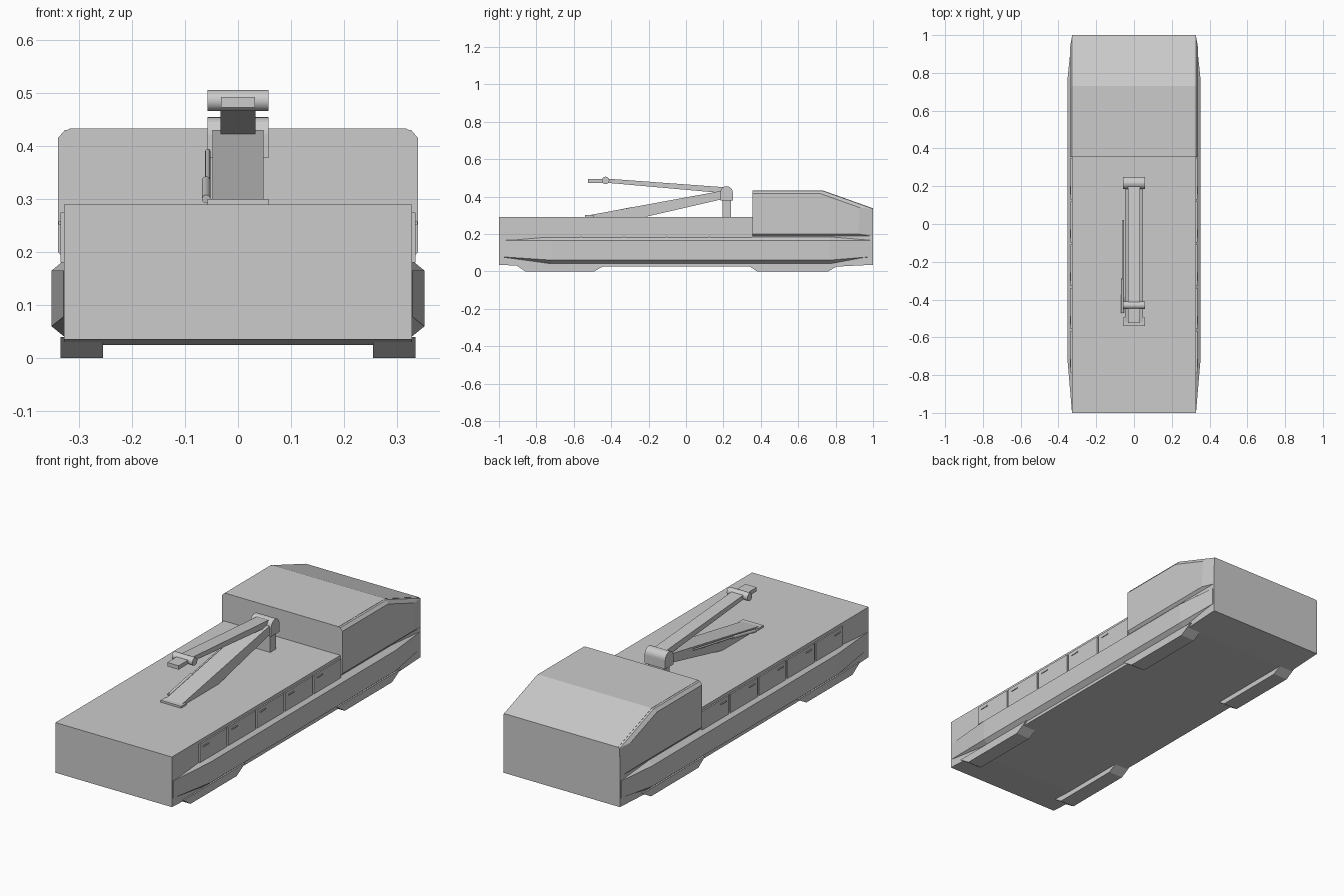
import bpy, bmesh, math
from mathutils import Vector

default = bpy.data.objects.get("Cube")
if default:
    bpy.data.objects.remove(default, do_unlink=True)

grey = bpy.data.materials.new("plain_grey")
grey.use_nodes = True
colour = (0.6, 0.6, 0.6, 1)
grey.diffuse_color = colour
grey.node_tree.nodes["Principled BSDF"].inputs["Base Color"].default_value = colour


def finish(name, bm, mirror=False):
    bmesh.ops.recalc_face_normals(bm, faces=bm.faces)
    mesh = bpy.data.meshes.new(name)
    bm.to_mesh(mesh)
    bm.free()
    mesh.materials.append(grey)
    obj = bpy.data.objects.new(name, mesh)
    bpy.context.collection.objects.link(obj)
    if mirror:
        obj.modifiers.new("both_sides", 'MIRROR')
    return obj


def loft(name, rings, mirror=False):
    """Bridge rings of points and cap both ends."""
    bm = bmesh.new()
    loops = [[bm.verts.new(p) for p in ring] for ring in rings]
    n = len(loops[0])
    for a, b in zip(loops, loops[1:]):
        for i in range(n):
            j = (i + 1) % n
            bm.faces.new((a[i], a[j], b[j], b[i]))
    bm.faces.new(loops[0])
    bm.faces.new(loops[-1])
    return finish(name, bm, mirror)


def slab(name, profile, x0, x1, mirror=False):
    """Extrude a side profile (y, z) across x."""
    return loft(name, [[(x, y, z) for y, z in profile] for x in (x0, x1)], mirror)


def rect(y0, y1, z0, z1):
    return [(y0, z0), (y1, z0), (y1, z1), (y0, z1)]


def rod(name, start, end, radius):
    a, b = Vector(start), Vector(end)
    bm = bmesh.new()
    bmesh.ops.create_cone(bm, cap_ends=True, segments=20, radius1=radius,
                          radius2=radius, depth=(b - a).length)
    turn = (b - a).to_track_quat('Z', 'Y').to_matrix()
    bmesh.ops.rotate(bm, matrix=turn, verts=bm.verts)
    bmesh.ops.translate(bm, vec=(a + b) / 2, verts=bm.verts)
    for f in bm.faces:
        f.smooth = len(f.verts) == 4
    for e in bm.edges:
        e.smooth = all(f.smooth for f in e.link_faces)
    return finish(name, bm)


# Hull with a shallow raised floor at both ends
slab("hull", [(-1, 0.035), (-0.8, 0.025), (0.8, 0.025), (1, 0.035),
              (1, 0.29), (-1, 0.29)], -0.328, 0.328)

# Cab with sloping nose and bevelled cheek panels
cab_side = [(0.355, 0.19), (0.355, 0.433), (0.73, 0.433), (1, 0.337), (1, 0.19)]
cheek_side = [(0.355, 0.20), (0.355, 0.415), (0.72, 0.415), (0.93, 0.34), (0.92, 0.20)]
slab("cab", cab_side, -0.318, 0.318)
loft("cab_cheek", [[(0.31, y, z) for y, z in cab_side],
                   [(0.327, y, z - 0.003) for y, z in cab_side],
                   [(0.34, y, z) for y, z in cheek_side]], mirror=True)

# Side sponsons tapering into the hull at both ends
sponson = []
for y, out, top, bottom, flare in ((-0.99, 0.329, 0.165, 0.078, 0),
                                   (-0.72, 0.352, 0.165, 0.06, 0.023),
                                   (0.77, 0.352, 0.165, 0.06, 0.023),
                                   (0.99, 0.329, 0.165, 0.078, 0)):
    sponson.append([(0.32, y, top + flare + 0.003), (out, y, top),
                    (out, y, bottom), (0.32, y, bottom - flare - 0.003)])
loft("sponson", sponson, mirror=True)

# Underside skids
for name, y0, y1 in (("rear_skid", -0.92, -0.42), ("front_skid", 0.32, 0.83)):
    slab(name, [(y0, 0.04), (y0 + 0.06, 0), (y1 - 0.07, 0), (y1, 0.04)],
         0.255, 0.335, mirror=True)

# Locker doors with small handles
for i in range(5):
    y = -0.79 + i * 0.229
    slab(f"locker_door_{i + 1}", rect(y + 0.005, y + 0.223, 0.18, 0.275),
         0.325, 0.335, mirror=True)
    slab(f"locker_handle_{i + 1}", rect(y + 0.03, y + 0.075, 0.252, 0.258),
         0.333, 0.339, mirror=True)

# Crane post and rounded head
slab("crane_post", rect(0.195, 0.24, 0.28, 0.39), -0.045, 0.045)
arch = [(0.217 + 0.033 * math.cos(a), 0.422 + 0.033 * math.sin(a))
        for a in (math.pi * k / 12 for k in range(13))]
slab("crane_head", arch + [(0.184, 0.378), (0.25, 0.378)], -0.058, 0.058)

# Lower boom, resting on the deck, with foot plate
slab("lower_boom", [(-0.53, 0.298), (0.2, 0.432), (0.2, 0.387),
                    (-0.23, 0.288), (-0.5, 0.286)], -0.048, 0.048)
slab("lower_boom_foot", rect(-0.54, -0.495, 0.286, 0.3), -0.058, 0.058)

# Upper boom with pivot and tip
slab("upper_boom", [(0.2, 0.45), (0.2, 0.418), (-0.43, 0.474), (-0.43, 0.496)],
     -0.033, 0.033)
rod("upper_boom_pivot", (-0.058, -0.43, 0.486), (0.058, -0.43, 0.486), 0.02)
slab("upper_boom_tip", rect(-0.523, -0.43, 0.473, 0.493), -0.032, 0.032)

# Hydraulic ram beside the lower boom
rod("ram_barrel", (-0.06, -0.47, 0.3), (-0.06, -0.29, 0.335), 0.008)
rod("ram_rod", (-0.057, -0.3, 0.333), (-0.057, 0.02, 0.39), 0.005)
